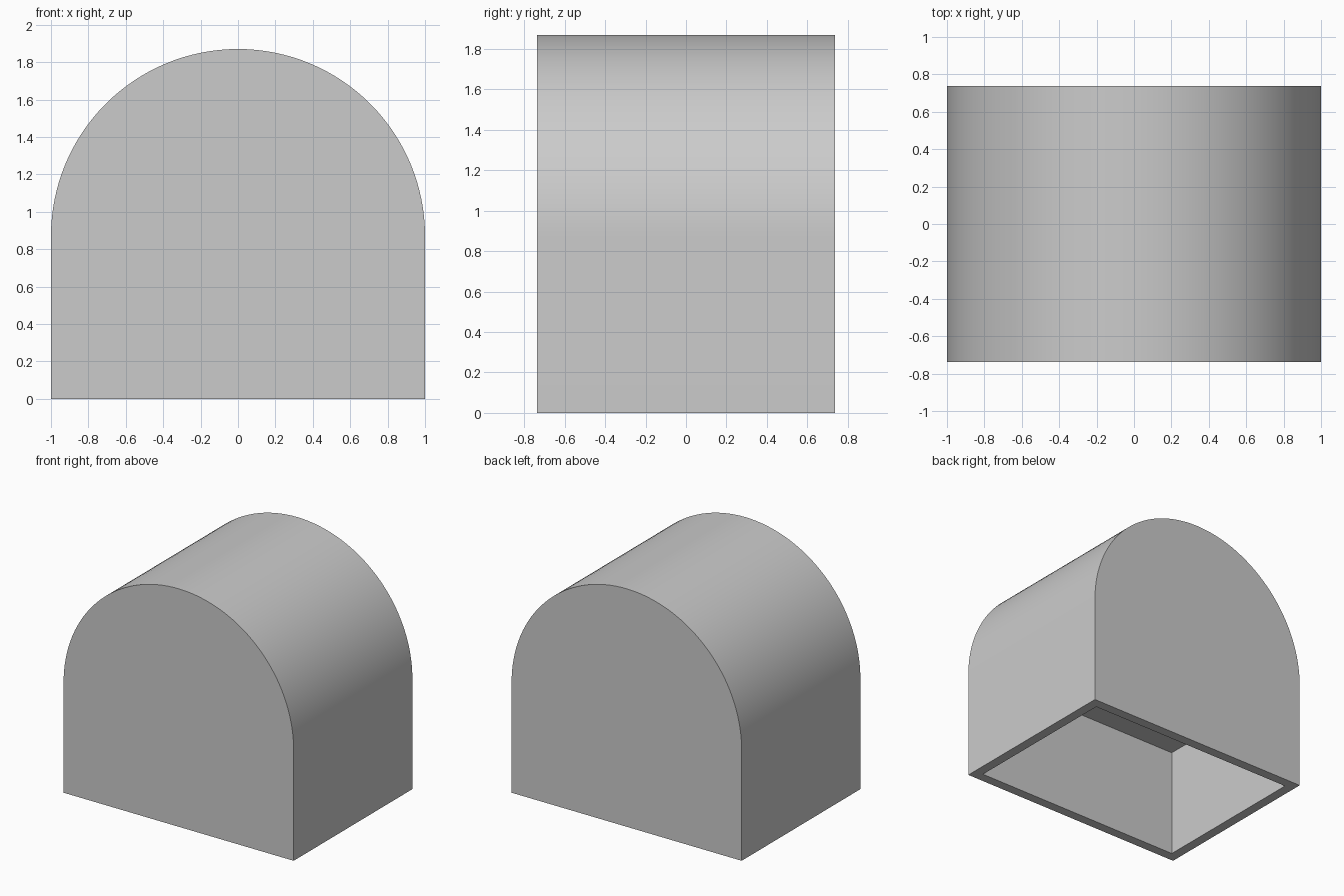
import bpy, bmesh, math

cube = bpy.data.objects.get("Cube")
if cube:
    bpy.data.objects.remove(cube, do_unlink=True)

RADIUS, SPRING, HALF_DEPTH, WALL = 1.0, 0.87, 0.737, 0.11
SEGMENTS = 64

grey = bpy.data.materials.new("light_grey")
grey.use_nodes = True
colour = (0.6, 0.6, 0.6, 1)
grey.diffuse_color = colour
grey.node_tree.nodes["Principled BSDF"].inputs["Base Color"].default_value = colour

bm = bmesh.new()

# Arched profile: straight sides with a half-round top, extruded front to back
arc = [math.pi * i / SEGMENTS for i in range(SEGMENTS + 1)]
profile = [(-RADIUS, 0), (RADIUS, 0)]
profile += [(RADIUS * math.cos(a), SPRING + RADIUS * math.sin(a)) for a in arc]
front = bm.faces.new([bm.verts.new((x, -HALF_DEPTH, z)) for x, z in profile])
extruded = bmesh.ops.extrude_face_region(bm, geom=[front], use_keep_orig=True)
back = [g for g in extruded["geom"] if isinstance(g, bmesh.types.BMVert)]
bmesh.ops.translate(bm, verts=back, vec=(0, 2 * HALF_DEPTH, 0))
bmesh.ops.recalc_face_normals(bm, faces=bm.faces)

# Rim around the open base, then a box-shaped hollow up to the spring line
bm.normal_update()
base = min(bm.faces, key=lambda f: f.calc_center_median().z)
bmesh.ops.inset_region(bm, faces=[base], thickness=WALL)
hollow = bmesh.ops.extrude_face_region(bm, geom=[base])
ceiling = [g for g in hollow["geom"] if isinstance(g, bmesh.types.BMVert)]
bmesh.ops.translate(bm, verts=ceiling, vec=(0, 0, SPRING))
if base.is_valid:
    bmesh.ops.delete(bm, geom=[base], context="FACES_ONLY")

mesh = bpy.data.meshes.new("arched_cover")
bm.to_mesh(mesh)
bm.free()
mesh.materials.append(grey)
cover = bpy.data.objects.new("arched_cover", mesh)
bpy.context.collection.objects.link(cover)

# Smooth the round top while keeping the end edges crisp
bpy.ops.object.select_all(action="DESELECT")
cover.select_set(True)
bpy.context.view_layer.objects.active = cover
bpy.ops.object.shade_smooth_by_angle(angle=math.radians(30))
